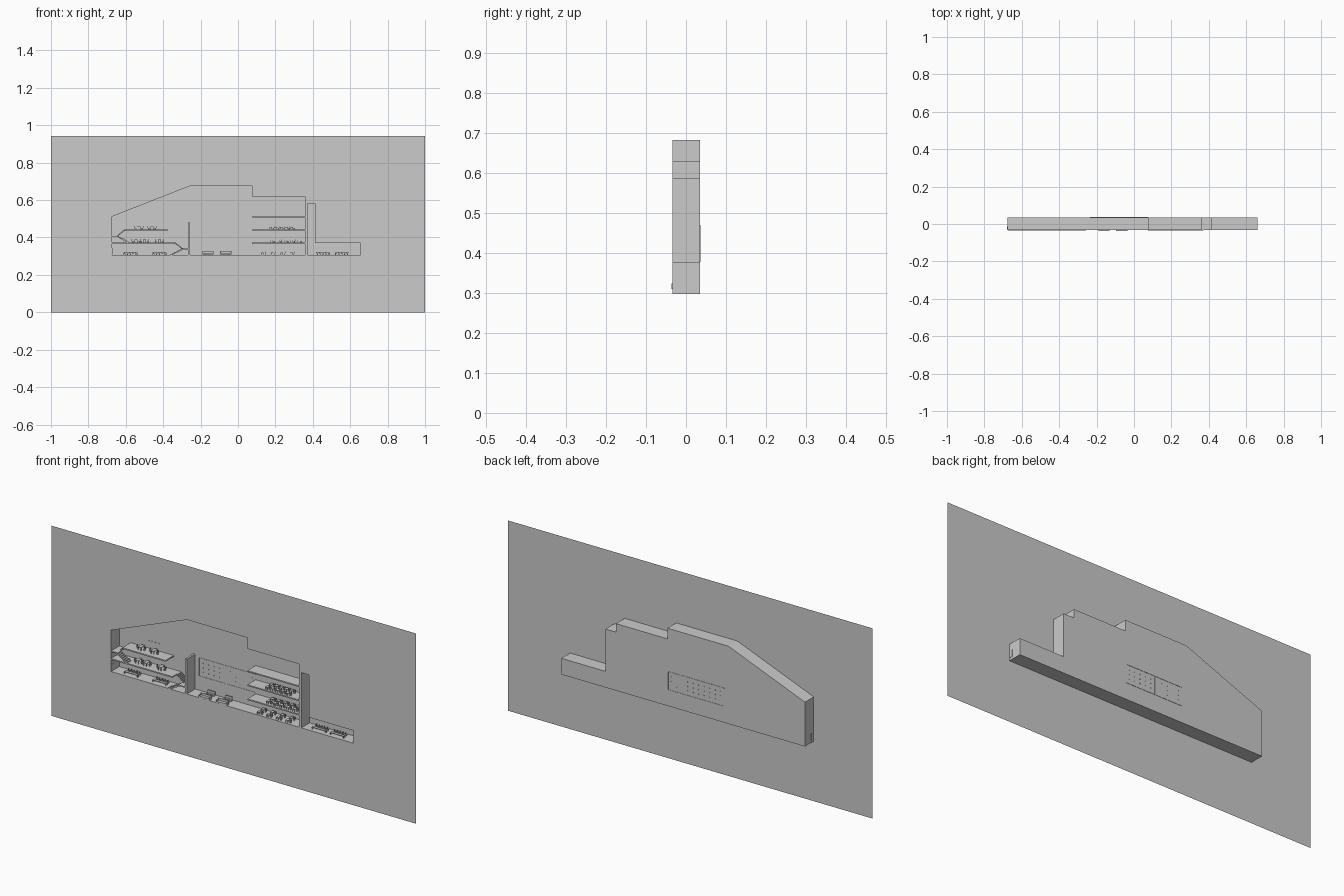
import bpy, bmesh
from mathutils import Vector

if "Cube" in bpy.data.objects:
    bpy.data.objects.remove(bpy.data.objects["Cube"])

YF, YB, YO = -0.0335, 0.0315, 0.035   # section plane, inner back, outer back
INNER = [(-.673, .307), (-.673, .512), (-.257, .675), (.075, .675), (.075, .62), (.358, .62),
         (.358, .581), (.412, .581), (.412, .37), (.656, .37), (.656, .307)]
OUTER = [(-.677, .297), (-.677, .517), (-.258, .682), (.077, .682), (.077, .629), (.36, .629),
         (.36, .587), (.417, .587), (.417, .377), (.659, .377), (.659, .297)]


def finish(name, bm, recalc=True):
    if recalc:
        bmesh.ops.recalc_face_normals(bm, faces=bm.faces)
    me = bpy.data.meshes.new(name)
    bm.to_mesh(me)
    bm.free()
    ob = bpy.data.objects.new(name, me)
    bpy.context.collection.objects.link(ob)
    return ob


def add_box(bm, x0, x1, y0, y1, z0, z1):
    r = bmesh.ops.create_cube(bm, size=1)
    for v in r["verts"]:
        v.co = Vector(((x0 + x1) / 2 + v.co.x * (x1 - x0),
                       (y0 + y1) / 2 + v.co.y * (y1 - y0),
                       (z0 + z1) / 2 + v.co.z * (z1 - z0)))


def boxes(name, items):
    bm = bmesh.new()
    for it in items:
        add_box(bm, *it)
    return finish(name, bm)


def prism(bm, pts, y0, y1):
    """Extrude an x-z profile along y."""
    f = bm.faces.new([bm.verts.new((x, y0, z)) for x, z in pts])
    g = bmesh.ops.extrude_face_region(bm, geom=[f])["geom"]
    for v in g:
        if isinstance(v, bmesh.types.BMVert):
            v.co.y = y1


# section plane with the building outline cut out
bm = bmesh.new()
edges = []
for loop in ([(-1, 0), (1, 0), (1, .943), (-1, .943)], INNER):
    vs = [bm.verts.new((x, YF, z)) for x, z in loop]
    edges += [bm.edges.new((vs[i], vs[i - 1])) for i in range(len(vs))]
bmesh.ops.triangle_fill(bm, use_beauty=True, use_dissolve=False, edges=edges, normal=(0, -1, 0))
finish("section_plane", bm)

# building shell: outer and inner skins joined at the front rim
bm = bmesh.new()
rings = [[bm.verts.new((x, y, z)) for x, z in prof]
         for prof, y in ((OUTER, YO), (OUTER, YF + .0002), (INNER, YF + .0002), (INNER, YB))]
for a, b in zip(rings, rings[1:]):
    for i in range(len(a)):
        bm.faces.new((a[i - 1], a[i], b[i], b[i - 1]))
bm.faces.new(rings[0])
bm.faces.new(rings[-1])
finish("building_shell", bm)

# partitions and floors
boxes("partition_walls", [(-.267, -.257, YF, YB, .307, .48),
                          (.358, .371, YF, YB, .307, .581)])
slab = .006
boxes("floor_slabs", [(x0, x1, YF, YB, z - slab, z) for x0, x1, z in (
    (-.673, -.337, .372), (-.61, -.374, .442),
    (.075, .358, .372), (.075, .358, .442), (.075, .358, .512))])


# stairs: flights of steps and their landings
def flight(bm, x0, z0, x1, z1, y0, y1, n=7):
    dx, dz = (x1 - x0) / n, (z1 - z0) / n
    pts = [(x0, z0)]
    for i in range(n):
        pts += [(x0 + i * dx, z0 + (i + 1) * dz), (x0 + (i + 1) * dx, z0 + (i + 1) * dz)]
    pts += [(x1, z1 - .006), (x0 + dx, z0)] if dz > 0 else []
    prism(bm, pts, y0, y1)


bm = bmesh.new()
flight(bm, -.36, .307, -.295, .34, YF, -.004)
flight(bm, -.295, .34, -.337, .372, 0, YB)
add_box(bm, -.297, -.267, YF, YB, .335, .34)
flight(bm, -.585, .372, -.645, .409, YF, -.004)
flight(bm, -.645, .409, -.605, .442, 0, YB)
add_box(bm, -.673, -.643, YF, YB, .404, .409)
finish("stairs", bm)

# rear glazing: framed pair of panes with fixing points
px0, px1, pz0, pz1, pm = -.235, .073, .378, .468, -.085
frame = [(px0, px1, z - .001, z + .001) for z in (pz0, pz1)]
frame += [(x - .001, x + .001, pz0, pz1) for x in (px0, pm, px1)]
frame += [(px0 + .02 + i * .03, px0 + .023 + i * .03, z, z + .003)
          for i in range(10) for z in (.4, .422, .444)]
boxes("rear_glazing_frame", [(a, b, y, y + .0015, c, d) for a, b, c, d in frame for y in (YO, YB - .0015)])

# doors in the end walls and on the top floor
boxes("doors", [(.6545, .6605, -.032, -.013, .309, .343),
                (-.678, -.6715, -.03, -.013, .309, .343),
                (.338, .354, .028, YB, .512, .548)])


# furniture
def table(x, y, z, w, d, h):
    t = .002
    out = [(x - w / 2, x + w / 2, y - d / 2, y + d / 2, z + h - t, z + h)]
    for sx in (-1, 1):
        for sy in (-1, 1):
            cx, cy = x + sx * (w / 2 - t), y + sy * (d / 2 - t)
            out.append((cx - t / 2, cx + t / 2, cy - t / 2, cy + t / 2, z, z + h - t))
    return out


def chair(x, y, z, side=1, s=.009):
    bx = x - side * s / 2
    return table(x, y, z, s, s, s) + [(bx - .001, bx + .001, y - s / 2, y + s / 2, z + s, z + 2.2 * s)]


items = []
for x in (-.575, -.42, .42 + .035, .555):      # long ground-floor tables
    items += table(x, -.012, .307, .075, .014, .012)
    for k in range(5):
        items += chair(x - .03 + k * .015, .012, .307, 1, .007)
boxes("long_tables_and_seats", items)

items = []
for z, xs in ((.372, (-.545, -.5, -.42)), (.442, (-.53, -.46))):
    for x in xs:
        items += table(x, 0, z, .018, .03, .017)
        items += chair(x - .018, 0, z, 1) + chair(x + .018, 0, z, -1)
boxes("lounge_furniture", items)

items = []
for z, x0, n, dx in ((.307, .13, 4, .052), (.372, .18, 5, .036), (.442, .175, 5, .028)):
    for k in range(n):
        for y in (-.018, .012):
            items += table(x0 + k * dx, y, z, .014, .02, .013)
            items += chair(x0 + .014 + k * dx, y, z, -1, .008)
boxes("classroom_desks", items)

# low sofas in the central hall, slightly forward of the section
items = []
for x0, x1 in ((-.19, -.13), (-.095, -.035)):
    items += [(x0, x1, -.0365, -.02, .309, .317), (x0, x1, -.022, -.019, .317, .328),
              (x0, x0 + .004, -.0365, -.02, .317, .323), (x1 - .004, x1, -.0365, -.02, .317, .323)]
    items += table((x0 + x1) / 2, -.004, .307, .035, .014, .01)
    items += [(x0 + .01, x1 - .01, .01, .02, .309, .317), (x0 + .01, x1 - .01, .02, .023, .309, .328)]
boxes("hall_sofas", items)

# small wall fittings
boxes("wall_fittings", [(x, x + .004, YB - .002, YB, z, z + .003)
                        for x0, n, z in ((-.6, 14, .343), (-.53, 5, .478), (-.57, 8, .408), (.46, 9, .343))
                        for x in [x0 + k * .018 for k in range(n)]])
